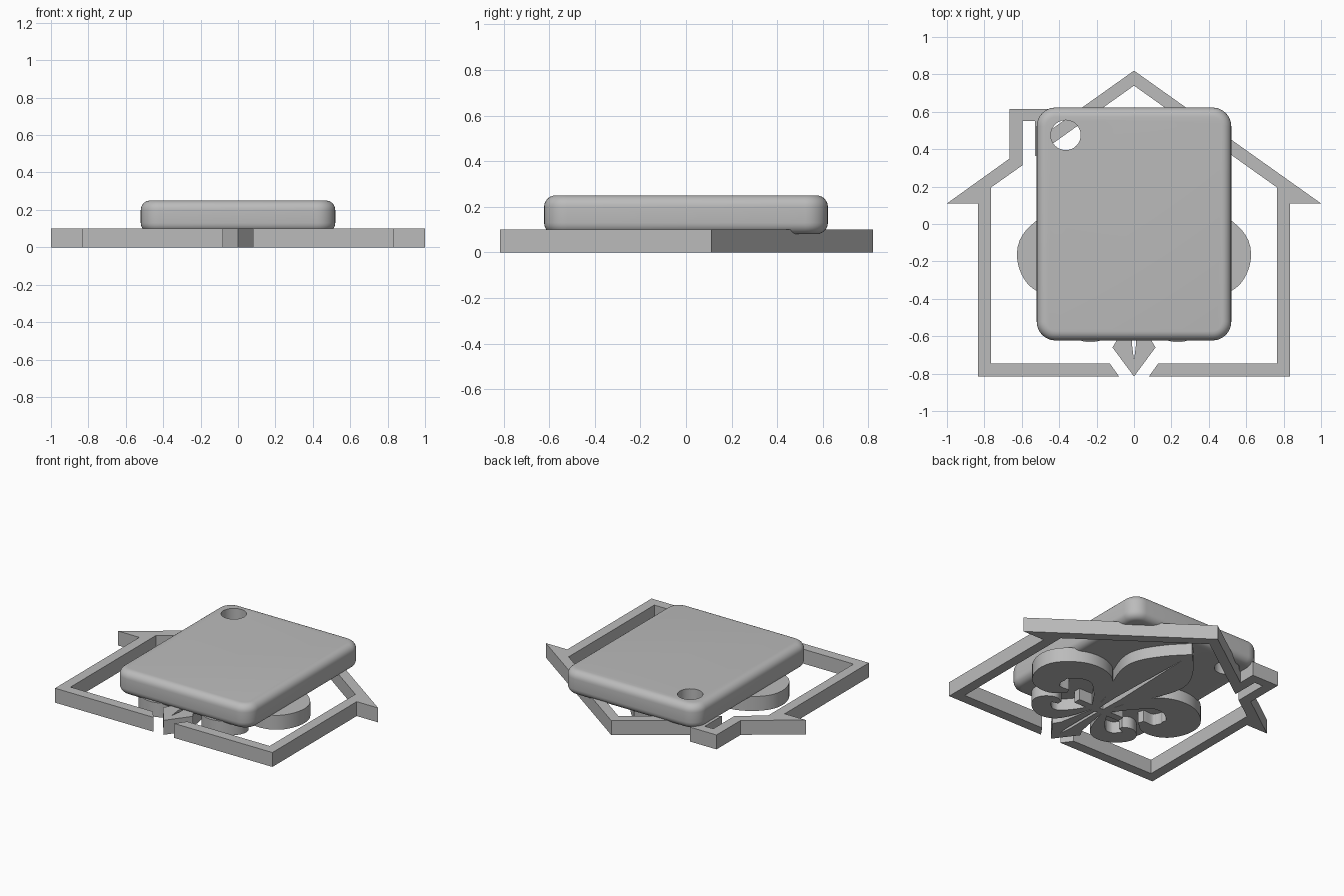
import bpy, bmesh, math
from mathutils import Vector

cube = bpy.data.objects.get("Cube")
if cube:
    bpy.data.objects.remove(cube, do_unlink=True)

THICK = 0.1

grey = bpy.data.materials.new("plain_grey")
grey.use_nodes = True
colour = (0.5, 0.5, 0.5, 1)
grey.diffuse_color = colour
grey.node_tree.nodes["Principled BSDF"].inputs["Base Color"].default_value = colour


def finish(name, bm, smooth=True):
    bmesh.ops.recalc_face_normals(bm, faces=bm.faces[:])
    mesh = bpy.data.meshes.new(name)
    bm.to_mesh(mesh)
    bm.free()
    obj = bpy.data.objects.new(name, mesh)
    bpy.context.collection.objects.link(obj)
    mesh.materials.append(grey)
    if smooth:
        bpy.ops.object.select_all(action='DESELECT')
        obj.select_set(True)
        bpy.context.view_layer.objects.active = obj
        bpy.ops.object.shade_smooth_by_angle(angle=math.radians(35))
    return obj


def thicken(bm):
    """Raise flat faces into a slab."""
    result = bmesh.ops.extrude_face_region(bm, geom=bm.faces[:])
    raised = [v for v in result["geom"] if isinstance(v, bmesh.types.BMVert)]
    bmesh.ops.translate(bm, verts=raised, vec=(0, 0, THICK))


def slab(name, outline, smooth=True):
    bm = bmesh.new()
    bm.faces.new([bm.verts.new((p[0], p[1], 0)) for p in outline])
    thicken(bm)
    return finish(name, bm, smooth)


def spline(points, steps=8):
    """Smooth curve passing through the points."""
    pts = [Vector(p) for p in points]
    pts = [2 * pts[0] - pts[1]] + pts + [2 * pts[-1] - pts[-2]]
    out = []
    for a, b, c, d in zip(pts, pts[1:], pts[2:], pts[3:]):
        for i in range(steps):
            t = i / steps
            out.append(0.5 * (2 * b + (c - a) * t + (2 * a - 5 * b + 4 * c - d) * t**2
                              + (3 * b - a - 3 * c + d) * t**3))
    return out + [pts[-2]]


def stroke(name, points, side):
    """Tapered curved strip; each point is x, y, half width."""
    path = spline(points)
    bm = bmesh.new()
    rows = []
    for i, p in enumerate(path):
        d = path[min(i + 1, len(path) - 1)] - path[max(i - 1, 0)]
        n = Vector((-d.y, d.x)).normalized() * p.z
        rows.append([bm.verts.new((side * (p.x + s * n.x), p.y + s * n.y, 0)) for s in (1, -1)])
    for a, b in zip(rows, rows[1:]):
        bm.faces.new((a[0], a[1], b[1], b[0]))
    thicken(bm)
    return finish(name, bm)


# House outline with eaves, chimney and an open base
slab("house_outline", [
    (-0.08, -0.815), (-0.835, -0.815), (-0.835, 0.11), (-1, 0.11),
    (-0.665, 0.35), (-0.665, 0.615), (-0.46, 0.615), (-0.46, 0.493),
    (0, 0.82), (1, 0.11), (0.835, 0.11), (0.835, -0.815), (0.08, -0.815),
    (0.13, -0.745), (0.765, -0.745), (0.765, 0.195), (0, 0.74),
    (-0.53, 0.362), (-0.53, 0.55), (-0.595, 0.55), (-0.595, 0.315),
    (-0.765, 0.195), (-0.765, -0.745), (-0.13, -0.745)], smooth=False)

# Lily ornament, mirrored about the middle
petal_edge = spline([(0, 0.57), (0.12, 0.44), (0.21, 0.29), (0.22, 0.15),
                     (0.15, -0.04), (0.07, -0.2), (0.04, -0.34)])
petal = [tuple(p) for p in petal_edge] + [(0.015, -0.34), (0.02, -0.15), (0, 0.47)]
spear = [(0, -0.815), (0.115, -0.66), (0.085, -0.61), (0.035, -0.34),
         (0.01, -0.34), (0.01, -0.65), (0, -0.73)]
side_hook = [(0.05, -0.33, 0.015), (0.13, -0.17, 0.045), (0.24, -0.04, 0.075),
             (0.39, -0.03, 0.1), (0.51, -0.13, 0.11), (0.49, -0.26, 0.1),
             (0.4, -0.32, 0.06), (0.3, -0.29, 0.02)]
lower_hook = [(0.05, -0.34, 0.015), (0.11, -0.47, 0.035), (0.18, -0.56, 0.055),
              (0.27, -0.565, 0.06), (0.345, -0.49, 0.06), (0.31, -0.43, 0.04),
              (0.25, -0.43, 0.015)]
for side, label in ((1, "left"), (-1, "right")):
    slab(f"{label}_centre_petal", [(side * x, y) for x, y in petal])
    slab(f"{label}_spear_tip", [(side * x, y) for x, y in spear], smooth=False)
    stroke(f"{label}_side_petal", side_hook, side)
    stroke(f"{label}_lower_curl", lower_hook, side)
slab("ornament_band", [(-0.18, -0.37), (0.18, -0.37), (0.18, -0.32), (-0.18, -0.32)], smooth=False)

# Rounded tag plate
bm = bmesh.new()
bmesh.ops.create_cube(bm, size=1)
bmesh.ops.scale(bm, vec=(1.04, 1.245, 0.17), verts=bm.verts[:])
bmesh.ops.translate(bm, vec=(0, 0, 0.165), verts=bm.verts[:])
upright = [e for e in bm.edges if abs(e.verts[0].co.z - e.verts[1].co.z) > 0.1]
bmesh.ops.bevel(bm, geom=upright, offset=0.1, segments=8, profile=0.5, affect='EDGES')
rims = [e for e in bm.edges if abs(e.verts[0].co.z - e.verts[1].co.z) < 0.01]
bmesh.ops.bevel(bm, geom=rims, offset=0.05, segments=6, profile=0.5, affect='EDGES')
plate = finish("tag_plate", bm, smooth=False)

# Hole through the plate corner
bpy.ops.mesh.primitive_cylinder_add(vertices=48, radius=0.08, depth=1, location=(-0.365, 0.475, 0.165))
cutter = bpy.context.object
cutter.name = "hole_cutter"
cutter.hide_render = True
hole = plate.modifiers.new("hole", 'BOOLEAN')
hole.operation = 'DIFFERENCE'
hole.object = cutter
bpy.ops.object.select_all(action='DESELECT')
plate.select_set(True)
bpy.context.view_layer.objects.active = plate
bpy.ops.object.modifier_apply(modifier=hole.name)
bpy.data.objects.remove(cutter, do_unlink=True)
bpy.ops.object.shade_smooth_by_angle(angle=math.radians(35))
